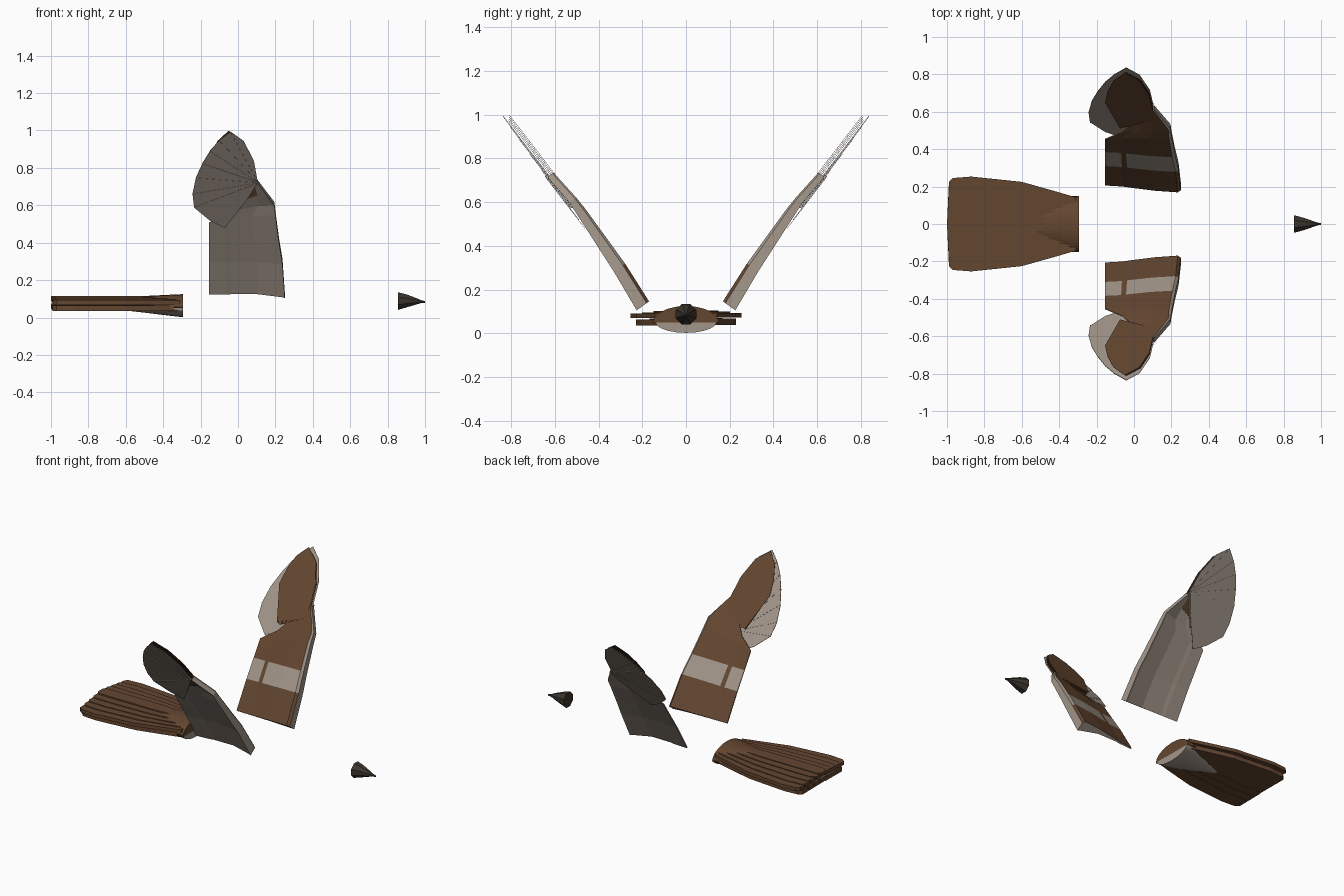
import bpy, bmesh, math
from mathutils import Vector

cube = bpy.data.objects.get("Cube")
if cube:
    bpy.data.objects.remove(cube, do_unlink=True)


def material(name, rgb):
    m = bpy.data.materials.new(name)
    m.use_nodes = True
    m.diffuse_color = (*rgb, 1)
    m.node_tree.nodes["Principled BSDF"].inputs["Base Color"].default_value = (*rgb, 1)
    return m


BROWN = material("feather brown", (0.127, 0.062, 0.03))
GREY = material("pale feather grey", (0.36, 0.30, 0.25))
DARK = material("dark beak", (0.045, 0.036, 0.027))


def finish(name, bm, *mats):
    bmesh.ops.recalc_face_normals(bm, faces=bm.faces)
    me = bpy.data.meshes.new(name)
    bm.to_mesh(me)
    bm.free()
    for m in mats:
        me.materials.append(m)
    ob = bpy.data.objects.new(name, me)
    bpy.context.collection.objects.link(ob)
    return ob


def prism(bm, points, depth):
    """Closed plate: an outline pushed along the depth vector."""
    a = [bm.verts.new(p) for p in points]
    b = [bm.verts.new(Vector(p) + Vector(depth)) for p in points]
    bm.faces.new(a)
    bm.faces.new(b[::-1])
    n = len(a)
    for i in range(n):
        bm.faces.new((a[i], a[(i + 1) % n], b[(i + 1) % n], b[i]))


def loft(bm, rings):
    """Closed skin through rings of equal length, capped at both ends."""
    vs = [[bm.verts.new(p) for p in r] for r in rings]
    n = len(vs[0])
    for a, b in zip(vs, vs[1:]):
        for i in range(n):
            bm.faces.new((a[i], a[(i + 1) % n], b[(i + 1) % n], b[i]))
    bm.faces.new(vs[0])
    bm.faces.new(vs[-1][::-1])


def interp(table, t):
    for (a, va), (b, vb) in zip(table, table[1:]):
        if t <= b:
            return va + (vb - va) * max(0, (t - a) / (b - a))
    return table[-1][1]


# Wing: inner arm is a cambered wedge, hand is a fan of flat feathers
SPAN = [(0.12, 0.195), (0.3, 0.305), (0.6, 0.51), (0.73, 0.625)]
ARM_ROWS = [  # trailing x, z, leading x, z, thickness scale
    (-0.155, 0.13, 0.25, 0.125, 1.0),
    (-0.155, 0.30, 0.238, 0.30, 0.9),
    (-0.155, 0.41, 0.22, 0.41, 0.8),
    (-0.155, 0.51, 0.20, 0.56, 0.65),
    (-0.06, 0.57, 0.195, 0.61, 0.55),
    (0.05, 0.69, 0.108, 0.725, 0.5),
]
CHORD = [0, 0.23, 0.30, 0.65, 0.96, 1]
UPPER = [-0.006, 0.0, 0.005, 0.026, 0.036, 0.022]
LOWER = [-0.014, -0.010, -0.006, -0.004, -0.028, -0.034]
FAN = [(0.03, 0.945), (-0.04, 0.995), (-0.10, 0.95), (-0.15, 0.895), (-0.19, 0.83),
       (-0.225, 0.755), (-0.243, 0.67), (-0.235, 0.60), (-0.15, 0.53), (-0.07, 0.49)]
COVERT = [(-0.075, 0.60), (0.105, 0.655), (0.10, 0.73), (0.082, 0.83), (0.03, 0.93),
          (-0.05, 0.985), (-0.11, 0.93), (-0.14, 0.86), (-0.155, 0.78)]


def wing(side, label):
    def place(x, y, z, off):
        return Vector((x, side * (y - 0.81 * off), z + 0.59 * off))

    def hand(x, z, off):
        return place(x, 0.63 + (z - 0.73) * 0.77, z, off)

    # inner wing
    bm = bmesh.new()
    grids = []
    for profile in (UPPER, LOWER):
        grid = []
        for tx, tz, lx, lz, k in ARM_ROWS:
            row = []
            for f, off in zip(CHORD, profile):
                z = tz + (lz - tz) * f
                row.append(bm.verts.new(place(tx + (lx - tx) * f, interp(SPAN, z), z, off * k)))
            grid.append(row)
        grids.append(grid)
    up, low = grids
    for r in range(len(ARM_ROWS) - 1):
        for c in range(len(CHORD) - 1):
            for g in grids:
                face = bm.faces.new((g[r][c], g[r][c + 1], g[r + 1][c + 1], g[r + 1][c]))
                band = r == 1 and c != 1
                edge = c == len(CHORD) - 2 and r > 0
                face.material_index = int(g is low or band or edge)
        for c in (0, -1):
            face = bm.faces.new((up[r][c], low[r][c], low[r + 1][c], up[r + 1][c]))
            face.material_index = 1
    for r in (0, -1):
        for c in range(len(CHORD) - 1):
            face = bm.faces.new((up[r][c], up[r][c + 1], low[r][c + 1], low[r][c]))
            face.material_index = 1
    finish(label + "_inner_wing", bm, BROWN, GREY)

    thin = place(0, 0, 0, 0.0015)
    # pale flight feathers, each one a little lower than the last
    bm = bmesh.new()
    for i in range(len(FAN) - 2):
        off = -0.003 - 0.0025 * i
        outline = [(0.06, 0.66), (0.105, 0.73)]
        if i == 0:
            outline.append((0.085, 0.84))
        outline += FAN[i:i + 3] + [(0.0, 0.58)]
        prism(bm, [hand(x, z, off) for x, z in outline], thin)
    finish(label + "_flight_feathers", bm, GREY)

    # brown coverts stacked on the upper side
    bm = bmesh.new()
    for i in range(4):
        s = 1 - 0.02 * (3 - i)
        pts = [hand(0.1 + (x - 0.1) * s, 0.73 + (z - 0.73) * (2 - s if z < 0.73 else s),
                    0.004 + 0.006 * i) for x, z in COVERT]
        prism(bm, pts, thin)
    finish(label + "_wing_coverts", bm, BROWN)


wing(1, "left")
wing(-1, "right")

# Tail feathers: two overlapping layers following one flared outline
FLARE = [(-0.99, 0.86), (-0.87, 0.90), (-0.6, 0.78), (-0.42, 0.60), (-0.31, 0.5)]


def tail_layer(name, count, spread, half, top, drop, thick):
    bm = bmesh.new()
    for i in range(-count, count + 1):
        end = -1.0 + 0.003 * abs(i)
        xs = [end, end + 0.02, -0.87, -0.6, -0.42, -0.31]
        widths = [half * 0.6] + [half] * 3 + [half * 0.8, half * 0.6]
        mid = [interp(FLARE, x) * spread * i / count for x in xs]
        z = top - drop * abs(i) - (0.003 if i < 0 else 0)
        pts = [(x, m + w, z) for x, m, w in zip(xs, mid, widths)]
        pts += [(x, m - w, z) for x, m, w in zip(xs, mid, widths)][::-1]
        prism(bm, pts, (0, 0, -thick))
    finish(name, bm, BROWN)


tail_layer("upper_tail_feathers", 4, 0.235, 0.042, 0.114, 0.005, 0.022)
tail_layer("lower_tail_feathers", 3, 0.20, 0.048, 0.076, 0.003, 0.028)


# Tail root: brown upper shell and pale lower shell
def shell(name, stations, mat):
    bm = bmesh.new()
    rings = []
    for x, half, base, height in stations:
        arc = [math.pi * k / 10 for k in range(11)]
        rings.append([(x, half * math.cos(a), base + height * math.sin(a)) for a in arc])
    loft(bm, rings)
    ob = finish(name, bm, mat)
    for p in ob.data.polygons:
        p.use_smooth = len(p.vertices) == 4 and abs(p.normal.z) > 0.3


shell("tail_root_top", [(-0.295, 0.15, 0.05, 0.075), (-0.34, 0.15, 0.05, 0.073),
                        (-0.48, 0.11, 0.06, 0.056), (-0.6, 0.03, 0.07, 0.04)], BROWN)
shell("tail_root_underside", [(-0.295, 0.14, 0.052, -0.05), (-0.36, 0.14, 0.052, -0.043),
                              (-0.5, 0.08, 0.052, -0.026), (-0.64, 0.01, 0.052, -0.01)], GREY)

# Beak: eight-sided cone with a fine tip
bm = bmesh.new()
rings = []
for x, r, z in [(0.855, 0.051, 0.088), (0.90, 0.038, 0.089), (0.95, 0.02, 0.087),
                (0.98, 0.008, 0.085), (1.0, 0.005, 0.083)]:
    angles = [math.tau * (k + 0.5) / 8 for k in range(8)]
    rings.append([(x, r * math.cos(a), z + r * math.sin(a)) for a in angles])
loft(bm, rings)
finish("beak", bm, DARK)
